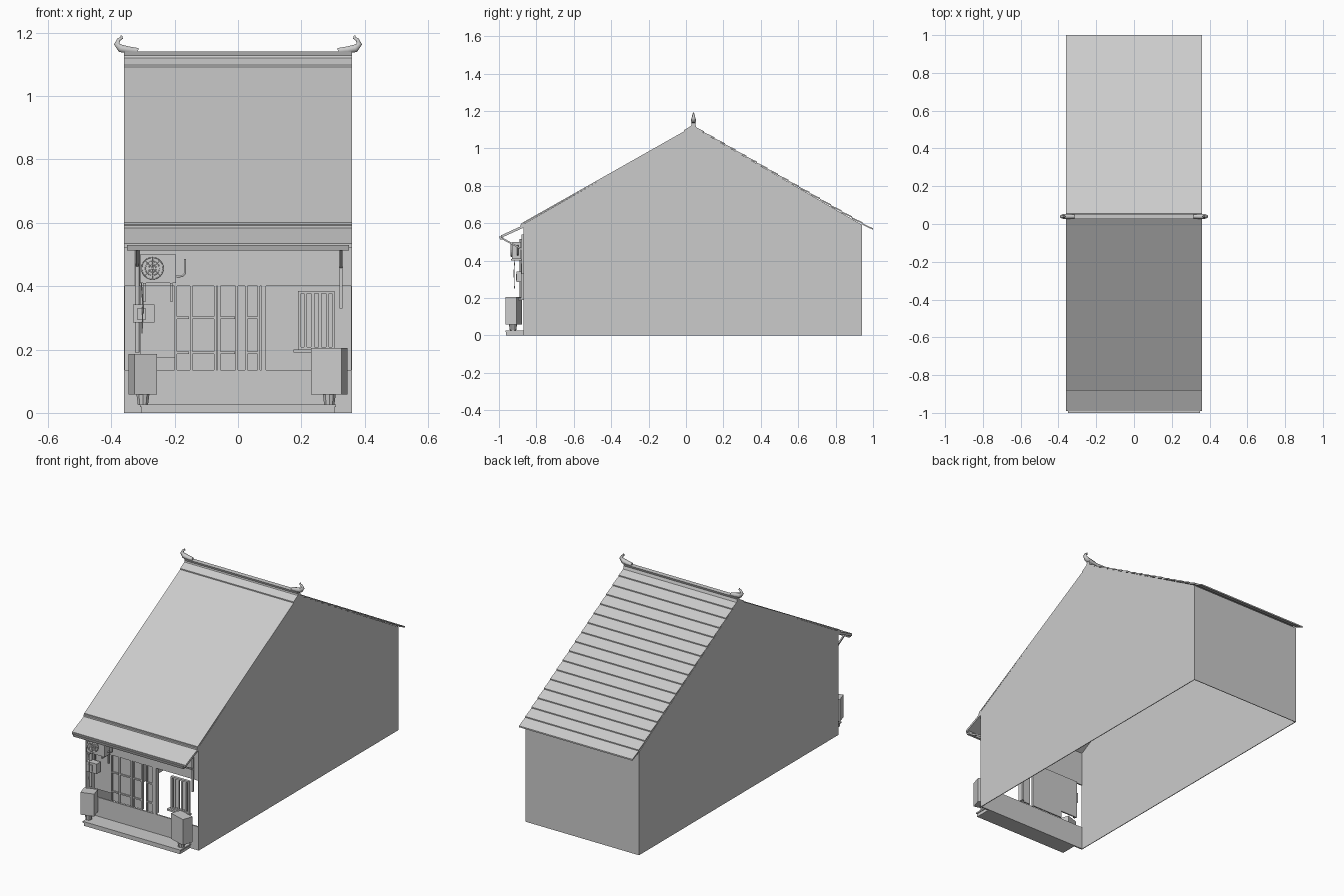
import bpy, bmesh, math
from mathutils import Vector, Matrix

if "Cube" in bpy.data.objects:
    bpy.data.objects.remove(bpy.data.objects["Cube"])

grey = bpy.data.materials.new("plain_grey")
grey.diffuse_color = (0.6, 0.6, 0.6, 1)
grey.use_nodes = True
grey.node_tree.nodes["Principled BSDF"].inputs["Base Color"].default_value = grey.diffuse_color


def finish(name, bm, normals=True):
    if normals:
        bmesh.ops.recalc_face_normals(bm, faces=bm.faces)
    me = bpy.data.meshes.new(name)
    bm.to_mesh(me)
    bm.free()
    me.materials.append(grey)
    ob = bpy.data.objects.new(name, me)
    bpy.context.collection.objects.link(ob)
    return ob


def boxes(name, items, rot=0):
    """Boxes given as (x0, x1, y0, y1, z0, z1), joined in one object."""
    bm = bmesh.new()
    for x0, x1, y0, y1, z0, z1 in items:
        c = Vector(((x0 + x1) / 2, (y0 + y1) / 2, (z0 + z1) / 2))
        m = (Matrix.Translation(c) @ Matrix.Rotation(rot, 4, 'Z')
             @ Matrix.Diagonal((x1 - x0, y1 - y0, z1 - z0, 1)))
        bmesh.ops.create_cube(bm, size=1, matrix=m)
    return finish(name, bm)


def extrude_x(name, profiles, x0, x1):
    """Extrude closed (y, z) outlines along x."""
    bm = bmesh.new()
    for prof in profiles:
        f = bm.faces.new([bm.verts.new((x0, y, z)) for y, z in prof])
        g = bmesh.ops.extrude_face_region(bm, geom=[f])["geom"]
        bmesh.ops.translate(bm, vec=(x1 - x0, 0, 0),
                            verts=[v for v in g if isinstance(v, bmesh.types.BMVert)])
    return finish(name, bm)


def slab(a, b, t):
    """Outline of a sheet from a down to b with its thickness t below."""
    return [a, b, (b[0], b[1] - t), (a[0], a[1] - t)]


def tube(name, pts, r, radii=None, sides=1):
    cu = bpy.data.curves.new(name, 'CURVE')
    cu.dimensions = '3D'
    cu.bevel_depth = r
    cu.bevel_resolution = sides
    cu.use_fill_caps = True
    sp = cu.splines.new('POLY')
    sp.points.add(len(pts) - 1)
    for i, p in enumerate(pts):
        sp.points[i].co = (*p, 1)
        sp.points[i].radius = radii[i] if radii else 1
    cu.materials.append(grey)
    ob = bpy.data.objects.new(name, cu)
    bpy.context.collection.objects.link(ob)
    return ob


W = 0.36
FRONT, BACK, RIDGE = -0.87, 0.94, 0.04

# Gabled side walls and back wall, no floor
for name, x in (("left_wall", -W), ("right_wall", W)):
    s = 1 if x > 0 else -1
    extrude_x(name, [[(FRONT, 0), (BACK, 0), (BACK, 0.592), (RIDGE, 1.115), (FRONT, 0.595)]],
              x - s * 0.004, x)
boxes("back_wall", [(-W, W, BACK - 0.004, BACK, 0, 0.59)])

# Shop front: low wall and lintel with an open band between
boxes("front_low_wall", [(-W, W, FRONT, FRONT + 0.008, 0, 0.135)])
boxes("front_lintel", [(-W, W, FRONT, FRONT + 0.008, 0.4, 0.59)])

# Front slope, ridge strip and eave
extrude_x("front_roof", [slab((RIDGE, 1.12), (-0.88, 0.6), 0.008)], -W, W)
extrude_x("ridge_strip", [slab((RIDGE, 1.128), (-0.01, 1.098), 0.014)], -W, W)
extrude_x("eave_lip", [slab((-0.865, 0.6), (-0.885, 0.592), 0.02)], -W, W)
extrude_x("front_eave", [slab((-0.865, 0.592), (-0.99, 0.535), 0.014)], -W, W)
extrude_x("gutter", [[(-0.975, 0.53), (-1.0, 0.53), (-0.994, 0.512), (-0.98, 0.512)]], -0.35, 0.35)

# Back slope in overlapping courses
N = 17
courses = []
for i in range(N):
    def at(t):
        return (RIDGE + 0.96 * t, 1.122 - 0.552 * t)
    (ya, za), (yb, zb) = at(i / N), at((i + 1) / N)
    courses.append(slab((ya, za - 0.003), (yb, zb + 0.003), 0.008))
extrude_x("back_roof_courses", courses, -W, W)

# Ridge beam with upturned horns
extrude_x("ridge_beam", [[(0.024, 1.11), (0.03, 1.128), (0.026, 1.14), (0.054, 1.14),
                          (0.05, 1.128), (0.056, 1.11)]], -W, W)
for s, side in ((-1, "left"), (1, "right")):
    path = [(0.315, 1.142), (0.345, 1.145), (0.37, 1.15), (0.383, 1.164), (0.376, 1.178),
            (0.367, 1.183), (0.368, 1.191)]
    tube(side + "_ridge_horn", [(s * x, RIDGE, z) for x, z in path], 0.013,
         [0.8, 1.0, 1.1, 0.75, 0.5, 0.4, 0.2])

# Eave brackets
for x, side in ((-0.318, "left"), (0.325, "right")):
    boxes(side + "_bracket_post", [(x - 0.004, x + 0.004, FRONT - 0.009, FRONT, 0.33, 0.54)])
    extrude_x(side + "_bracket_strut",
              [slab((-0.985, 0.525), (-0.875, 0.465), 0.01)], x - 0.004, x + 0.004)

# Panelled door leaves, with the right one folded inwards
d0, d1 = FRONT + 0.01, FRONT + 0.018
boxes("closed_door_leaves", [(-0.2, 0.0, d0, d1, 0.135, 0.4)])
rails = [(x - 0.004, x + 0.004, d0 - 0.006, d0, 0.135, 0.4) for x in (-0.196, -0.148, -0.072, -0.06, -0.004)]
rails += [(a, b, d0 - 0.006, d0, z - 0.004, z + 0.004)
          for a, b in ((-0.2, -0.155), (-0.143, -0.075), (-0.056, -0.01)) for z in (0.19, 0.3)]
boxes("door_rails", rails)
boxes("right_door_leaf", [(0.022, 0.07, d0, d1, 0.135, 0.4)])
boxes("right_door_rails", [(0.022, 0.07, d0 - 0.006, d0, z - 0.004, z + 0.004) for z in (0.19, 0.3)]
      + [(x - 0.004, x + 0.004, d0 - 0.006, d0, 0.135, 0.4) for x in (0.026, 0.066)])
boxes("door_post", [(0.074, 0.088, FRONT, FRONT + 0.03, 0.135, 0.4)])
boxes("left_panel", [(-0.31, -0.2, d0, d1, 0.175, 0.4)])

# Barred window and sill
x0, x1, z0, z1 = 0.19, 0.305, 0.2, 0.385
y0, y1 = FRONT - 0.012, FRONT + 0.004
boxes("window_frame", [(x0, x0 + 0.008, y0, y1, z0, z1), (x1 - 0.008, x1, y0, y1, z0, z1),
                       (x0, x1, y0, y1, z1 - 0.008, z1), (x0, x1, y0, y1, z0, z0 + 0.008)])
boxes("window_bars", [(x0 + 0.023 * i - 0.005, x0 + 0.023 * i + 0.005, y0 + 0.002, y1 - 0.003, z0, z1)
                      for i in range(1, 5)])
boxes("window_sill", [(0.175, 0.31, FRONT - 0.025, FRONT + 0.005, 0.19, 0.2)])

# Front step
boxes("front_step", [(-0.305, 0.305, -0.962, FRONT, 0, 0.025)])
boxes("step_cap", [(-0.31, 0.31, -0.966, FRONT, 0.018, 0.026)])

# Tapered pots holding angled boxes
for x, side, w, top in ((-0.3, "left", 0.075, 0.186), (0.288, "right", 0.1, 0.205)):
    bm = bmesh.new()
    bmesh.ops.create_cone(bm, segments=10, radius1=0.017, radius2=0.023, depth=0.045, cap_ends=True,
                          matrix=Matrix.Translation((x, -0.925, 0.048)))
    bmesh.ops.create_cone(bm, segments=10, radius1=0.026, radius2=0.026, depth=0.008, cap_ends=True,
                          matrix=Matrix.Translation((x, -0.925, 0.069)))
    finish(side + "_pot", bm)
    boxes(side + "_pot_box", [(x - w / 2, x + w / 2, -0.952, -0.89, 0.058, top)],
          0.3 if x < 0 else -0.3)

# Wall fan unit: case, round grille, feet and pipe
boxes("fan_case", [(-0.31, -0.195, -0.93, -0.882, 0.41, 0.5)])
bm = bmesh.new()
bmesh.ops.create_cone(bm, segments=24, radius1=0.036, radius2=0.036, depth=0.006, cap_ends=True,
                      matrix=Matrix.Translation((-0.27, -0.932, 0.456)) @ Matrix.Rotation(math.pi / 2, 4, 'X'))
finish("fan_grille", bm)
for k, r in enumerate((0.012, 0.022, 0.034)):
    pts = [(-0.27 + r * math.cos(a * math.pi / 12), -0.936, 0.456 + r * math.sin(a * math.pi / 12))
           for a in range(25)]
    tube("fan_ring_%d" % (k + 1), pts, 0.0015)
for k in range(4):
    a = k * math.pi / 4
    d = Vector((math.cos(a), 0, math.sin(a))) * 0.034
    c = Vector((-0.27, -0.936, 0.456))
    tube("fan_spoke_%d" % (k + 1), [c - d, c + d], 0.0012)
boxes("fan_feet", [(x - 0.004, x + 0.004, -0.935, FRONT, 0.4, 0.41) for x in (-0.295, -0.21)]
      + [(x - 0.003, x + 0.003, FRONT - 0.008, FRONT, 0.35, 0.41) for x in (-0.295, -0.21)])
tube("fan_pipe", [(-0.195, -0.9, 0.43), (-0.175, -0.9, 0.432), (-0.167, -0.9, 0.44),
                  (-0.167, -0.9, 0.485)], 0.004)

# Drain pipe, meter box and hanging cable
tube("drain_pipe", [(-0.318, -0.882, 0.19), (-0.318, -0.882, 0.515)], 0.007, sides=2)
boxes("meter_box", [(-0.332, -0.264, -0.905, -0.868, 0.285, 0.342)])
boxes("meter_cover", [(-0.318, -0.29, -0.91, -0.905, 0.295, 0.33)])
tube("hanging_cable", [(-0.305, -0.915, 0.41), (-0.3, -0.92, 0.34), (-0.303, -0.917, 0.25)], 0.002)
